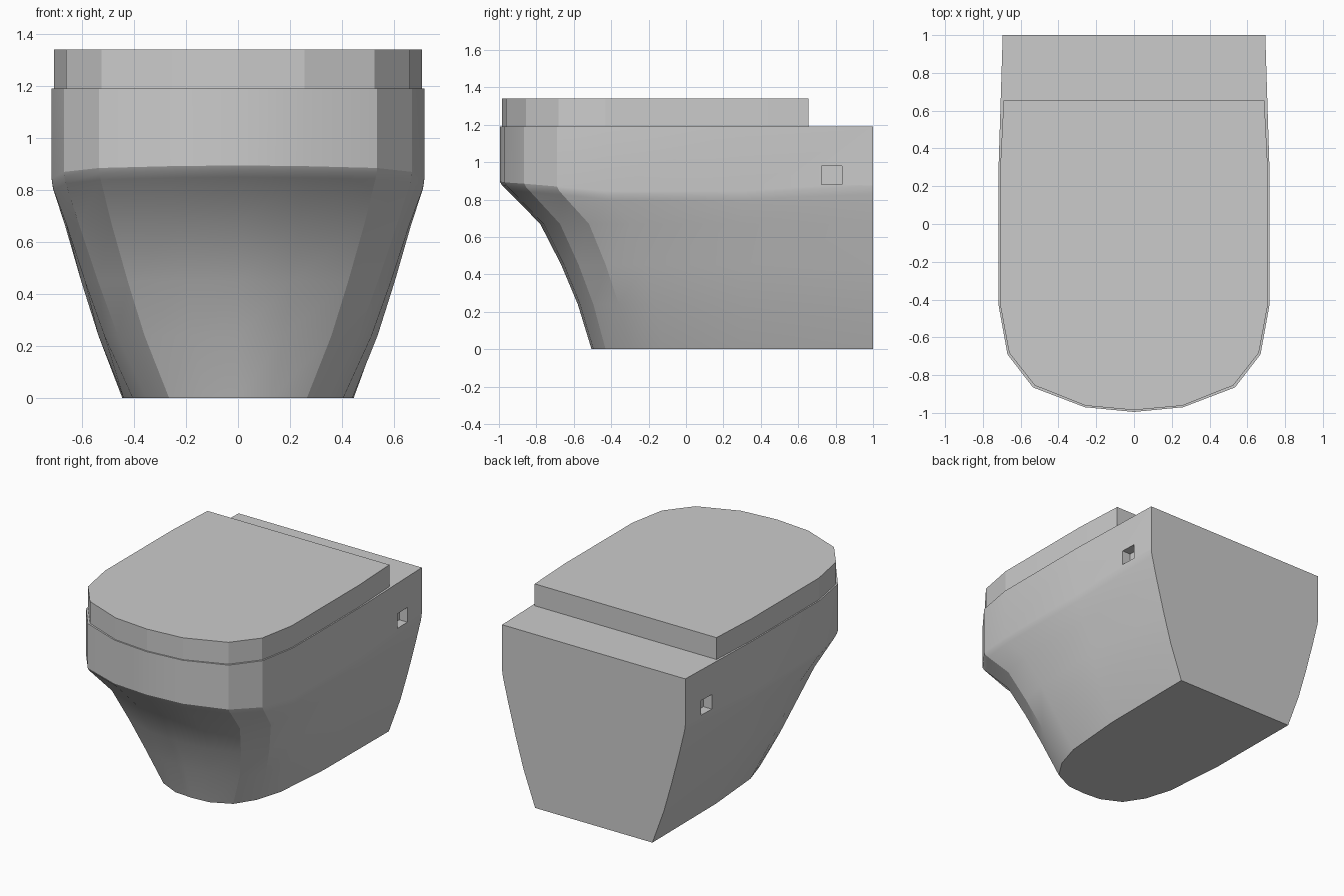
import bpy, bmesh
from math import radians

if "Cube" in bpy.data.objects:
    bpy.data.objects.remove(bpy.data.objects["Cube"])


def mirror(half):
    """Full outline from a right-hand half that starts on the centre line."""
    return half + [(-p[0], *p[1:]) for p in reversed(half[1:])]


def loft(name, rings, angle):
    """Closed solid through a stack of equal-length outlines."""
    bm = bmesh.new()
    loops = [[bm.verts.new(p) for p in ring] for ring in rings]
    n = len(loops[0])
    for a, b in zip(loops, loops[1:]):
        for i in range(n):
            j = (i + 1) % n
            bm.faces.new((a[i], a[j], b[j], b[i]))
    bm.faces.new(loops[0][::-1])
    bm.faces.new(loops[-1])
    bmesh.ops.recalc_face_normals(bm, faces=bm.faces)
    mesh = bpy.data.meshes.new(name)
    bm.to_mesh(mesh)
    bm.free()
    obj = bpy.data.objects.new(name, mesh)
    bpy.context.collection.objects.link(obj)
    bpy.ops.object.select_all(action='DESELECT')
    bpy.context.view_layer.objects.active = obj
    obj.select_set(True)
    bpy.ops.object.shade_smooth_by_angle(angle=radians(angle))
    return obj


# Half outlines of the foot and rim, centre front to back corner
foot = [(0, -.505), (.13, -.495), (.265, -.43), (.35, -.30), (.405, -.12), (.44, .30), (.445, 1)]
rim = [(0, -.995), (.26, -.97), (.535, -.865), (.67, -.69), (.717, -.43), (.717, .30), (.695, 1)]
rim_drop = [0, .003, .01, .025, .05, .05, .02]

# Bowl body: height, forward flare, sideways flare, share of the rim drop
levels = [(0, 0, 0, 0), (.24, .15, .35, 0), (.45, .33, .59, 0), (.67, .56, .82, 0),
          (.85, .92, .975, 1), (.875, .975, .993, 1), (.895, 1, 1, 1), (1.19, 1, 1, 0)]
rings = []
for z, fy, fx, d in levels:
    half = [(a[0] + (b[0] - a[0]) * fx, a[1] + (b[1] - a[1]) * fy, z - d * drop)
            for a, b, drop in zip(foot, rim, rim_drop)]
    rings.append(mirror(half))
body = loft("bowl_body", rings, 20)

# Square fixing pockets in both sides
for side, label in ((1, "right"), (-1, "left")):
    bpy.ops.mesh.primitive_cube_add(size=1, location=(side * .72, .78, .93))
    cutter = bpy.context.object
    cutter.name = label + "_pocket_cutter"
    cutter.scale = (.16, .11, .10)
    cutter.hide_render = True
    cutter.hide_set(True)
    mod = body.modifiers.new(label + "_pocket", 'BOOLEAN')
    mod.object = cutter
    mod.operation = 'DIFFERENCE'
    mod.solver = 'EXACT'

# Lid, slightly inside the rim and stopping short of the back
lid = [(0, -.985), (.255, -.962), (.525, -.855), (.661, -.682), (.708, -.43), (.708, .30), (.69, .655)]
loft("seat_lid", [mirror([(x, y, z) for x, y in lid]) for z in (1.19, 1.34)], 10)
